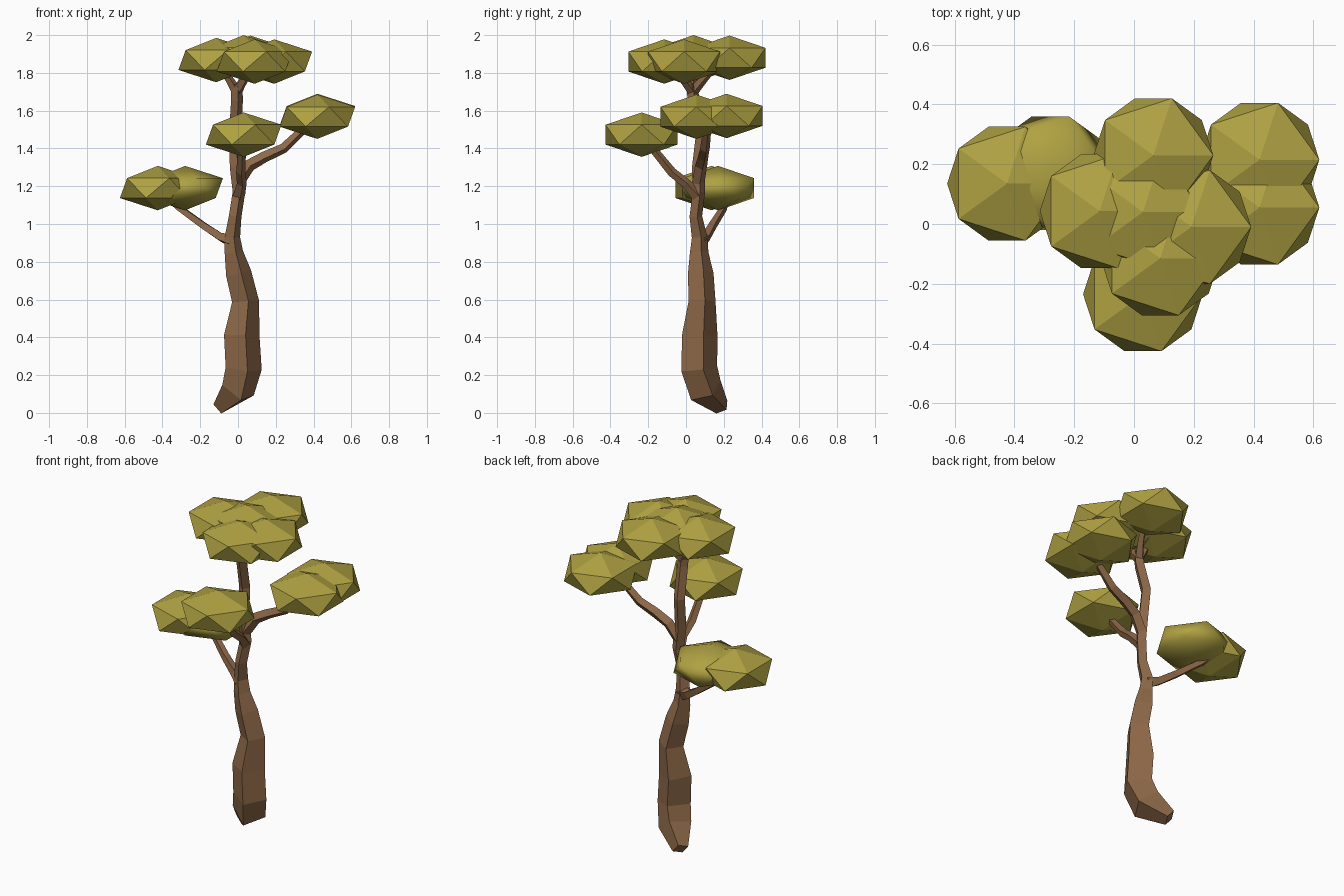
import bpy, bmesh, math
from mathutils import Vector


def material(name, rgb):
    m = bpy.data.materials.new(name)
    m.diffuse_color = (*rgb, 1)
    return m


bark = material("bark", (0.27, 0.14, 0.065))
leaf = material("leaf", (0.43, 0.36, 0.055))


def limb(name, path, sides=4, turn=12):
    """Tapered low-poly tube through (x, y, z, radius) points."""
    pts = [Vector(p[:3]) for p in path]
    ref = Vector((math.cos(math.radians(turn)), math.sin(math.radians(turn)), 0))
    bm = bmesh.new()
    rings = []
    for i, p in enumerate(pts):
        t = Vector()
        if i > 0:
            t += (p - pts[i - 1]).normalized()
        if i < len(pts) - 1:
            t += (pts[i + 1] - p).normalized()
        t.normalize()
        u = (ref - t * ref.dot(t)).normalized()
        v = t.cross(u)
        r = path[i][3]
        rings.append([bm.verts.new(p + r * (math.cos(a) * u + math.sin(a) * v))
                      for a in (2 * math.pi * k / sides for k in range(sides))])
    for a, b in zip(rings, rings[1:]):
        for k in range(sides):
            n = (k + 1) % sides
            bm.faces.new((a[k], a[n], b[n], b[k]))
    bm.faces.new(rings[0][::-1])
    bm.faces.new(rings[-1])
    me = bpy.data.meshes.new(name)
    bm.to_mesh(me)
    bm.free()
    me.materials.append(bark)
    bpy.context.collection.objects.link(bpy.data.objects.new(name, me))


def clump(name, loc, smooth=False):
    """Flattened icosahedron of leaves."""
    bpy.ops.mesh.primitive_ico_sphere_add(subdivisions=1, radius=1, location=loc)
    ob = bpy.context.object
    ob.name = name
    ob.scale = (0.224, 0.224, 0.1175)
    ob.data.materials.append(leaf)
    if smooth:
        bpy.ops.object.shade_smooth()


# Trunk with its hooked root
limb("trunk", [
    (-0.095, 0.19, 0.031, 0.045), (0, 0.105, 0.12, 0.095), (0.03, 0.07, 0.235, 0.098),
    (0.02, 0.073, 0.41, 0.096), (0.04, 0.085, 0.59, 0.073), (0.003, 0.078, 0.74, 0.069),
    (-0.022, 0.07, 0.85, 0.05), (-0.03, 0.072, 0.93, 0.042), (-0.015, 0.052, 1.04, 0.034),
    (0.005, 0.068, 1.17, 0.034), (-0.01, 0.065, 1.3, 0.034), (-0.015, 0.085, 1.48, 0.033),
    (-0.005, 0.04, 1.66, 0.032), (-0.008, 0.03, 1.74, 0.03)])

# Main branches
limb("left_branch", [(-0.03, 0.075, 0.91, 0.04), (-0.09, 0.105, 0.93, 0.028),
                     (-0.18, 0.14, 0.99, 0.024), (-0.31, 0.2, 1.085, 0.02),
                     (-0.37, 0.21, 1.14, 0.02)])
limb("front_branch", [(0.005, 0.06, 1.15, 0.033), (0.02, 0, 1.215, 0.026),
                      (0.015, -0.075, 1.275, 0.025), (0.02, -0.16, 1.38, 0.022),
                      (0.02, -0.2, 1.43, 0.02)])
limb("right_branch", [(0, 0.065, 1.22, 0.034), (0.06, 0.08, 1.31, 0.033),
                      (0.14, 0.09, 1.355, 0.03), (0.24, 0.1, 1.4, 0.027),
                      (0.33, 0.11, 1.485, 0.023), (0.38, 0.12, 1.53, 0.02)])

# Short forks under the crown
for i, (x, y) in enumerate([(-0.09, 0.03), (0.06, 0.15), (0.07, -0.06)]):
    limb(f"crown_fork_{i + 1}", [(-0.006, 0.037, 1.7, 0.028), (x * 0.5, 0.035 + (y - 0.035) * 0.5, 1.765, 0.022),
                                 (x, y, 1.83, 0.018)])

# Foliage
clump("front_foliage", (0.03, -0.235, 1.473))
clump("left_foliage_outer", (-0.425, 0.135, 1.19))
clump("left_foliage_inner", (-0.28, 0.17, 1.19), smooth=True)
clump("right_foliage_front", (0.42, 0.055, 1.568))
clump("right_foliage_back", (0.42, 0.215, 1.572))
crown = [(-0.115, 0.043, 1.868), (0.065, 0.23, 1.88), (0.192, -0.01, 1.86),
         (0.088, -0.115, 1.86), (0.03, 0.04, 1.8825)]
for i, c in enumerate(crown):
    clump(f"crown_foliage_{i + 1}", c)
